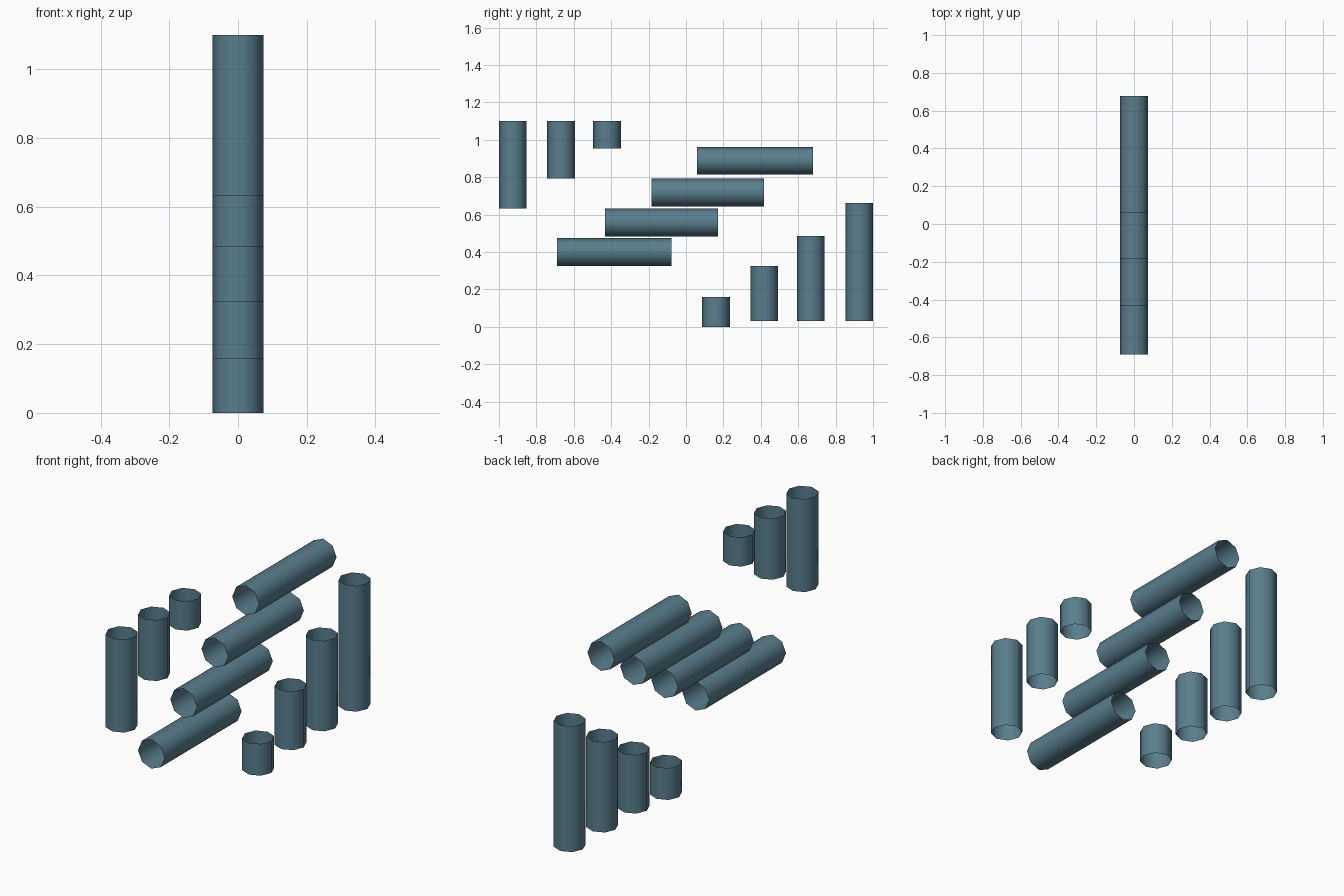
import bpy, math

if "Cube" in bpy.data.objects:
    bpy.data.objects.remove(bpy.data.objects["Cube"])

RADIUS = 0.074
SIDES = 8

teal = bpy.data.materials.new("slate teal")
teal.diffuse_color = (0.10, 0.21, 0.265, 1)
teal.use_nodes = True
teal.node_tree.nodes["Principled BSDF"].inputs["Base Color"].default_value = teal.diffuse_color


def pipe(name, length, location, rotation=(0, 0, 0)):
    """Thin open-ended eight-sided pipe, smooth along its wall."""
    bpy.ops.mesh.primitive_cylinder_add(
        vertices=SIDES, radius=RADIUS, depth=length, end_fill_type='NOTHING',
        location=location, rotation=rotation)
    ob = bpy.context.object
    ob.name = name
    ob.data.materials.append(teal)
    bpy.ops.object.shade_smooth_by_angle(angle=math.radians(60))


# Upright pipes: (y centre, bottom z, top z)
upper = [(-0.926, 0.632, 1.10), (-0.668, 0.793, 1.10), (-0.422, 0.953, 1.10)]
lower = [(0.16, 0.0, 0.16), (0.418, 0.03, 0.325),
         (0.667, 0.03, 0.485), (0.926, 0.03, 0.663)]
for label, group in (("upper_pipe", upper), ("lower_pipe", lower)):
    for i, (y, z0, z1) in enumerate(group, 1):
        pipe(f"{label}_{i}", z1 - z0, (0, y, (z0 + z1) / 2))

# Level pipes stepping up towards the back: (front y, back y, z centre)
level = [(-0.69, -0.077, 0.40), (-0.433, 0.171, 0.558),
         (-0.185, 0.418, 0.718), (0.06, 0.678, 0.888)]
for i, (y0, y1, z) in enumerate(level, 1):
    pipe(f"level_pipe_{i}", y1 - y0, (0, (y0 + y1) / 2, z), (math.pi / 2, 0, 0))
